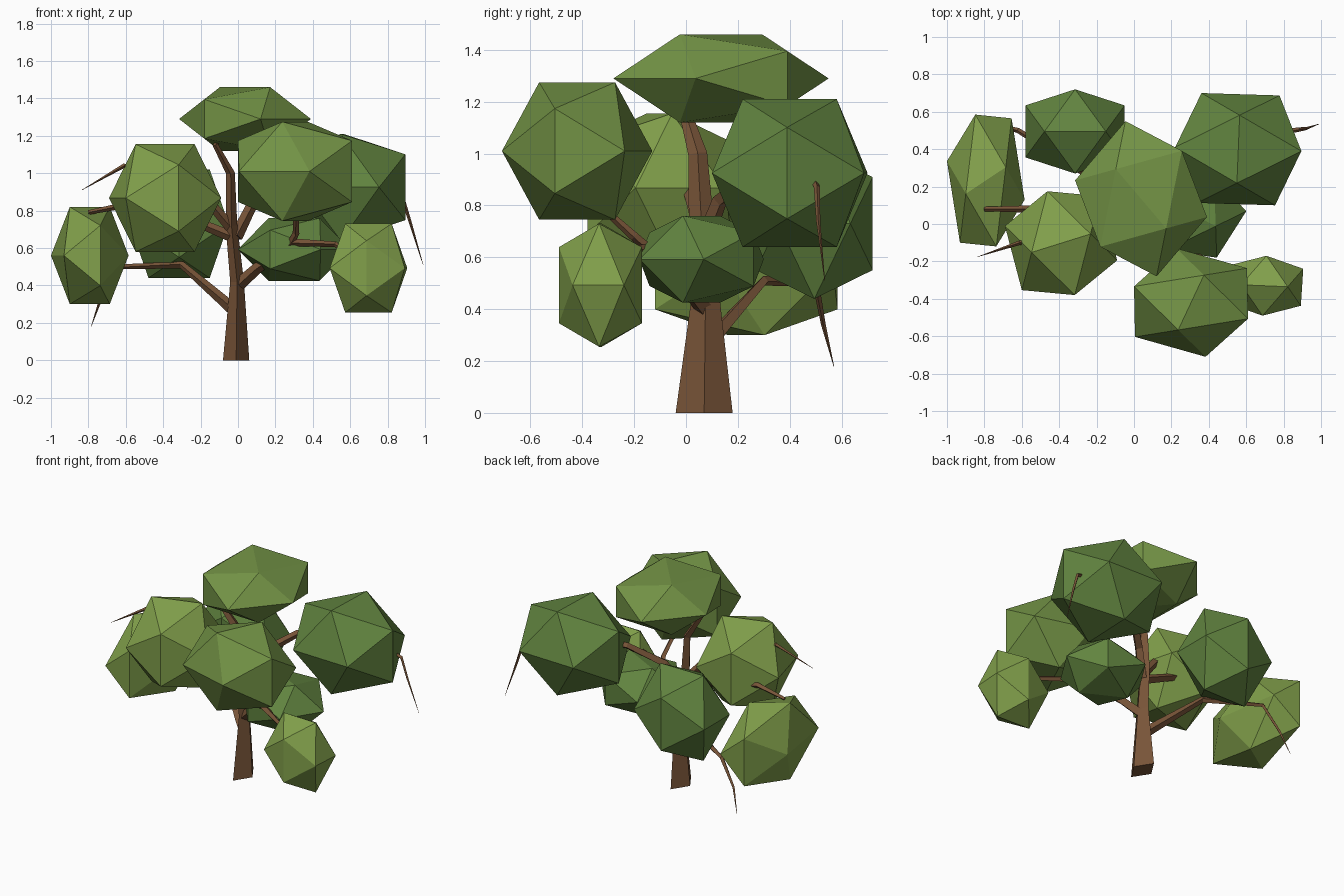
import bpy, bmesh, math
from mathutils import Vector, Matrix

if "Cube" in bpy.data.objects:
    bpy.data.objects.remove(bpy.data.objects["Cube"])

PHI = (1 + 5 ** 0.5) / 2


def material(name, rgb):
    m = bpy.data.materials.new(name)
    m.diffuse_color = (*rgb, 1)
    m.use_nodes = True
    m.node_tree.nodes["Principled BSDF"].inputs["Base Color"].default_value = m.diffuse_color
    return m


def finish(bm, name, mat):
    bmesh.ops.recalc_face_normals(bm, faces=bm.faces)
    me = bpy.data.meshes.new(name)
    bm.to_mesh(me)
    bm.free()
    me.materials.append(mat)
    ob = bpy.data.objects.new(name, me)
    bpy.context.collection.objects.link(ob)
    return ob


def leaf_clump(name, lo, hi, angle, mat):
    """Icosahedron turned about z, then stretched to fill the box lo..hi."""
    pts = []
    for a in (-1, 1):
        for b in (-PHI, PHI):
            pts += [Vector((0, a, b)), Vector((a, b, 0)), Vector((b, 0, a))]
    turn = Matrix.Rotation(math.radians(angle), 3, 'Z')
    pts = [turn @ p for p in pts]
    ext = [max(p[i] for p in pts) for i in range(3)]
    bm = bmesh.new()
    for p in pts:
        bm.verts.new([(lo[i] + hi[i]) / 2 + p[i] / ext[i] * (hi[i] - lo[i]) / 2
                      for i in range(3)])
    bmesh.ops.convex_hull(bm, input=bm.verts)
    return finish(bm, name, mat)


def limb(name, path, mat, stretch=(1, 1)):
    """Four-sided tapering tube; path points are (x, y, z, radius)."""
    pts = [Vector(p[:3]) for p in path]
    bm = bmesh.new()
    rings = []
    for i, p in enumerate(pts):
        t = (pts[min(i + 1, len(pts) - 1)] - pts[max(i - 1, 0)]).normalized()
        if stretch != (1, 1) and i == 0:
            t = Vector((0, 0, 1))
        ref = Vector((0, 1, 0)) if abs(t.y) < 0.8 else Vector((0, 0, 1))
        u = ref.cross(t).normalized()
        v = t.cross(u)
        r = path[i][3]
        ring = []
        for k in range(4):
            a = k * math.pi / 2
            ring.append(bm.verts.new(p + u * (r * stretch[0] * math.cos(a))
                                     + v * (r * stretch[1] * math.sin(a))))
        rings.append(ring)
    for a, b in zip(rings, rings[1:]):
        for k in range(4):
            bm.faces.new((a[k], a[(k + 1) % 4], b[(k + 1) % 4], b[k]))
    bm.faces.new(rings[0])
    bm.faces.new(rings[-1])
    return finish(bm, name, mat)


bark = material("bark", (0.19, 0.09, 0.04))
light = material("leaf_light", (0.22, 0.35, 0.07))
mid = material("leaf_mid", (0.17, 0.29, 0.06))
dark = material("leaf_dark", (0.12, 0.23, 0.05))

# Leaf clumps
leaf_clump("left_clump", (-1.0, -.12, .30), (-.585, .585, .82), 108, light)
leaf_clump("back_left_clump", (-.58, .27, .44), (-.05, .72, 1.02), 90, dark)
leaf_clump("front_left_clump", (-.69, -.38, .58), (-.09, .175, 1.155), 106, light)
leaf_clump("top_clump", (-.315, -.28, 1.12), (.39, .55, 1.46), 45, mid)
leaf_clump("back_right_clump", (.22, .10, .64), (.895, .70, 1.21), -2, dark)
leaf_clump("front_right_clump", (0, -.71, .745), (.61, -.13, 1.275), -20, mid)
leaf_clump("low_right_clump", (.49, -.49, .255), (.905, -.17, .73), 87, light)
leaf_clump("inner_clump", (0, -.18, .425), (.60, .30, .76), 60, dark)

# Trunk
limb("trunk", [(-.01, .07, 0, .09), (-.005, .075, .42, .047), (-.035, .06, .72, .04),
               (-.04, .045, 1.0, .03), (-.12, 0, 1.15, .02), (-.08, .02, 1.25, .01)],
     bark, (.78, 1.22))

# Branches
limb("low_left_branch", [(0, .08, .25, .035), (-.08, .13, .32, .03), (-.3, .3, .51, .02),
                         (-.62, .5, .5, .014), (-.73, .53, .34, .009), (-.785, .57, .18, .001)], bark)
limb("upper_left_branch", [(-.03, .06, .7, .03), (-.2, 0, .9, .023), (-.4, -.08, .99, .018),
                           (-.61, -.10, 1.04, .012), (-.835, -.175, .91, .001)], bark)
limb("middle_left_branch", [(-.03, .06, .66, .03), (-.25, .08, .75, .024),
                            (-.6, .08, .83, .018), (-.8, .08, .79, .012)], bark)
limb("low_right_branch", [(0, .07, .40, .035), (.1, 0, .49, .03), (.3, -.15, .63, .022),
                          (.52, -.29, .62, .015), (.7, -.33, .5, .005)], bark)
limb("front_right_branch", [(.28, -.13, .62, .02), (.31, -.2, .68, .018),
                            (.31, -.3, .77, .014), (.3, -.4, .95, .006)], bark)
limb("back_right_branch", [(-.01, .07, .66, .035), (.07, .13, .82, .03), (.25, .28, .95, .023),
                           (.56, .45, 1.0, .018), (.88, .505, .87, .012),
                           (.92, .51, .74, .008), (.99, .535, .51, .001)], bark)
